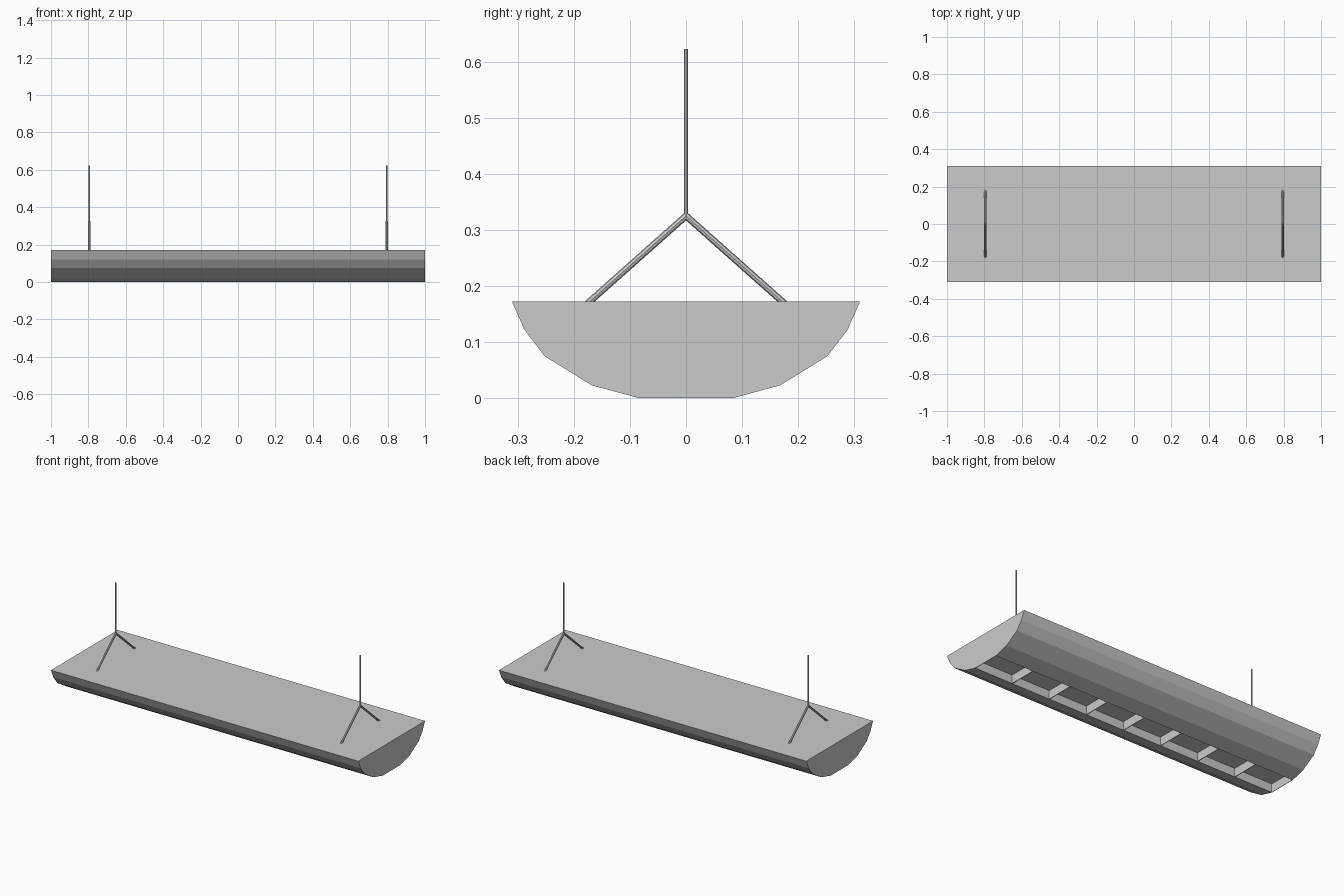
import bpy, bmesh
from mathutils import Vector

if "Cube" in bpy.data.objects:
    bpy.data.objects.remove(bpy.data.objects["Cube"])

HALF = 1.0      # half length of the lamp
SLOT = 0.083    # half width of the light opening
DEPTH = 0.05    # depth of the light opening


def finish(name, bm):
    bmesh.ops.recalc_face_normals(bm, faces=bm.faces[:])
    me = bpy.data.meshes.new(name)
    bm.to_mesh(me)
    bm.free()
    ob = bpy.data.objects.new(name, me)
    bpy.context.collection.objects.link(ob)
    return ob


def extrude_x(name, outline, x0, x1):
    bm = bmesh.new()
    face = bm.faces.new([bm.verts.new((x0, y, z)) for y, z in outline])
    res = bmesh.ops.extrude_face_region(bm, geom=[face])
    moved = [g for g in res["geom"] if isinstance(g, bmesh.types.BMVert)]
    bmesh.ops.translate(bm, verts=moved, vec=(x1 - x0, 0, 0))
    return finish(name, bm)


def rod(name, a, b, radius):
    a, b = Vector(a), Vector(b)
    bpy.ops.mesh.primitive_cylinder_add(vertices=8, radius=radius,
                                        depth=(b - a).length, location=(a + b) / 2)
    ob = bpy.context.object
    ob.name = name
    ob.rotation_mode = 'QUATERNION'
    ob.rotation_quaternion = (b - a).to_track_quat('Z', 'Y')


# Faceted trough housing with a long slot in its underside
side = [(0.31, 0.172), (0.288, 0.122), (0.252, 0.075), (0.168, 0.023),
        (SLOT, 0.0), (SLOT, DEPTH)]
outline = side + [(-y, z) for y, z in reversed(side)]
extrude_x("housing", outline, -HALF, HALF)

# Cross louvers divide the slot in eight cells, the outer two close its ends
t = 0.002
plate = [(SLOT, 0.0), (SLOT, DEPTH), (-SLOT, DEPTH), (-SLOT, 0.0)]
for i in range(9):
    x = -HALF + i * 0.25
    extrude_x("louver", plate, max(x - t, -HALF), min(x + t, HALF))

# Hangers: one drop rod and two splayed legs near each end
for x in (-0.795, 0.795):
    rod("drop_rod", (x, 0, 0.32), (x, 0, 0.622), 0.004)
    for s in (-1, 1):
        rod("hanger_leg", (x, 0, 0.325), (x, s * 0.18, 0.165), 0.006)
